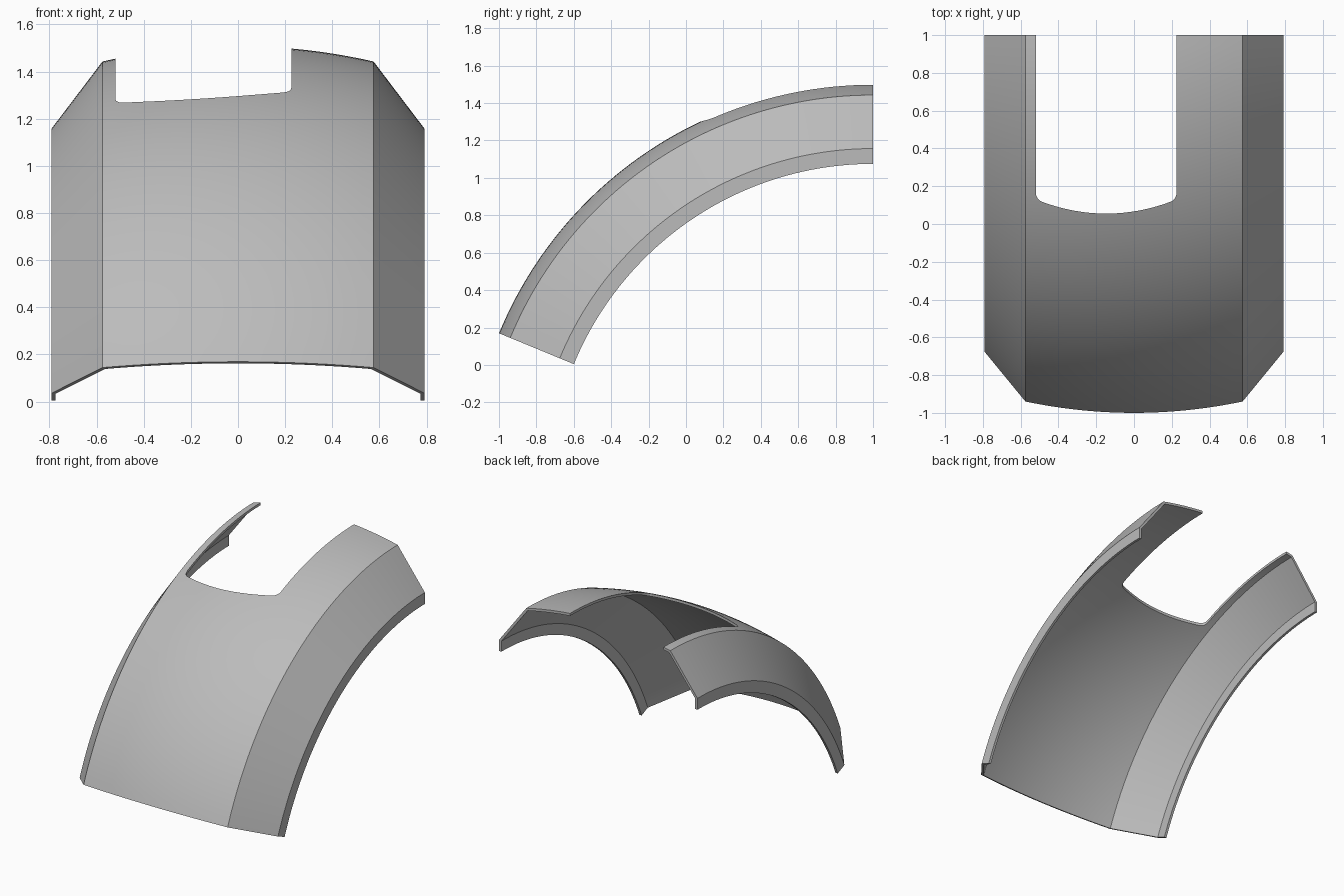
import bpy, bmesh, math
from mathutils import Vector

cube = bpy.data.objects.get("Cube")
if cube:
    bpy.data.objects.remove(cube, do_unlink=True)

AXIS_Y, AXIS_Z = 1.0, -0.655      # centre line of the sweep
SWEEP = math.radians(67.6)
STEPS = 48
THICK = 0.018

grey = bpy.data.materials.new("plain grey")
grey.use_nodes = True
colour = (0.5, 0.5, 0.5, 1)
grey.diffuse_color = colour
grey.node_tree.nodes["Principled BSDF"].inputs["Base Color"].default_value = colour


def make_object(name, bm):
    bmesh.ops.recalc_face_normals(bm, faces=bm.faces)
    mesh = bpy.data.meshes.new(name)
    bm.to_mesh(mesh)
    bm.free()
    obj = bpy.data.objects.new(name, mesh)
    bpy.context.collection.objects.link(obj)
    mesh.materials.append(grey)
    return obj


def inset(points, t):
    """Offset an open profile to its inner side with an even thickness."""
    normals = []
    for a, b in zip(points, points[1:]):
        d = (b - a).normalized()
        normals.append(Vector((d.y, -d.x)))
    result = []
    for i, p in enumerate(points):
        n0, n1 = normals[max(i - 1, 0)], normals[min(i, len(normals) - 1)]
        n = (n0 + n1).normalized()
        result.append(p + n * t / n.dot(n0))
    return result


# Cross-section as (x, radius): crowned top, sloping sides, upright lips
CROWN, EDGE, HALF = 2.163, 2.098, 0.575
top = []
for i in range(-12, 13):
    s = i / 12
    top.append(Vector((s * HALF, CROWN - (CROWN - EDGE) * s * s)))
right = [Vector((-0.792, 1.73)), Vector((-0.792, 1.812))]
left = [Vector((-p.x, p.y)) for p in reversed(right)]
outer = right + top + left
section = outer + inset(outer, THICK)[::-1]

# Curved fender: the section swept around the cross axis
bm = bmesh.new()
rings = []
for k in range(STEPS + 1):
    a = SWEEP * k / STEPS
    rings.append([bm.verts.new((p.x, AXIS_Y - p.y * math.sin(a),
                                AXIS_Z + p.y * math.cos(a))) for p in section])
n = len(section)
for r0, r1 in zip(rings, rings[1:]):
    for i in range(n):
        j = (i + 1) % n
        bm.faces.new((r0[i], r0[j], r1[j], r1[i]))
for ring in (rings[0], rings[-1]):
    for i in range(len(outer) - 1):
        bm.faces.new((ring[i], ring[i + 1], ring[n - 2 - i], ring[n - 1 - i]))
fender = make_object("curved_fender", bm)

# Slot outline: straight sides, rounded corners, bowed front edge
X0, X1 = -0.52, 0.226
mid, half = (X0 + X1) / 2, (X1 - X0) / 2
RADIUS = 0.055
corner = []
for i in range(9):
    a = math.radians(72) * i / 8
    corner.append((half - RADIUS + RADIUS * math.cos(a), 0.168 - RADIUS * math.sin(a)))
cx, cy = corner[-1]
bow = [(cx * s / 8, 0.055 + (cy - 0.055) * (s / 8) ** 2) for s in range(7, -1, -1)]
side = [(half, 1.2)] + corner + bow
outline = side + [(-x, y) for x, y in reversed(side[:-1])]
bm = bmesh.new()
face = bm.faces.new([bm.verts.new((mid + x, y, 0.9)) for x, y in outline])
walls = bmesh.ops.extrude_face_region(bm, geom=[face])
bmesh.ops.translate(bm, vec=(0, 0, 1),
                    verts=[v for v in walls["geom"] if isinstance(v, bmesh.types.BMVert)])
cutter = make_object("slot_cutter", bm)
cutter.hide_render = True
cutter.hide_viewport = True

cut = fender.modifiers.new("slot", 'BOOLEAN')
cut.operation = 'DIFFERENCE'
cut.solver = 'EXACT'
cut.object = cutter

bpy.ops.object.select_all(action='DESELECT')
fender.select_set(True)
bpy.context.view_layer.objects.active = fender
bpy.ops.object.modifier_apply(modifier=cut.name)
bpy.data.objects.remove(cutter, do_unlink=True)
bpy.ops.object.shade_smooth_by_angle(angle=math.radians(30))
